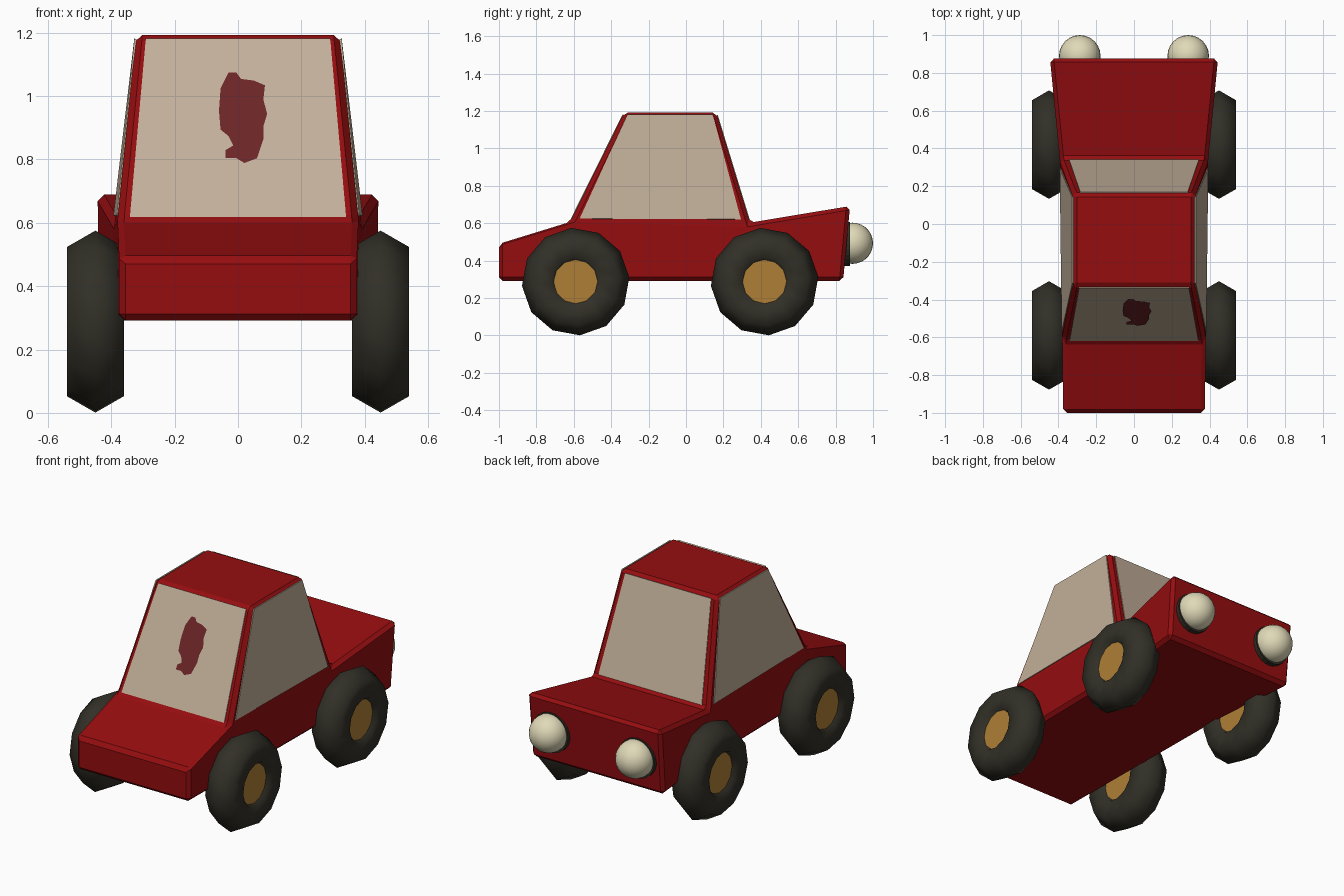
import bpy, bmesh, math
from mathutils import Vector

if "Cube" in bpy.data.objects:
    bpy.data.objects.remove(bpy.data.objects["Cube"])


def material(name, rgb):
    m = bpy.data.materials.new(name)
    m.diffuse_color = (*rgb, 1)
    m.use_nodes = True
    m.node_tree.nodes["Principled BSDF"].inputs["Base Color"].default_value = m.diffuse_color
    return m


RED = material("red paint", (0.30, 0.004, 0.005))
GLASS = material("tan glass", (0.54, 0.43, 0.32))
RUBBER = material("dark rubber", (0.031, 0.029, 0.020))
BRASS = material("brass hub", (0.43, 0.21, 0.037))
CREAM = material("cream lamp", (0.75, 0.70, 0.48))
STAIN = material("maroon stain", (0.15, 0.018, 0.020))


def mesh_object(name, verts, faces, mat):
    me = bpy.data.meshes.new(name)
    me.from_pydata(verts, [], faces)
    bm = bmesh.new()
    bm.from_mesh(me)
    if len(faces) > 1:
        bmesh.ops.recalc_face_normals(bm, faces=bm.faces)
    bm.to_mesh(me)
    bm.free()
    me.materials.append(mat)
    ob = bpy.data.objects.new(name, me)
    bpy.context.collection.objects.link(ob)
    return ob


def finish(name, mat, smooth=False):
    ob = bpy.context.object
    ob.name = name
    ob.data.materials.append(mat)
    if smooth:
        bpy.ops.object.shade_smooth()
    return ob


# Body shell: outline points (half width, y, z), mirrored left to right
half = [(.375, -1, .292), (.375, -1, .49), (.38, -.62, .607), (.322, -.33, 1.192),
        (.322, .162, 1.192), (.392, .342, .603), (.445, .877, .692), (.44, .84, .292),
        (.392, .342, .292), (.38, -.62, .292)]
n = len(half)
verts = [Vector(p) for p in half] + [Vector((-x, y, z)) for x, y, z in half]
sides = [(0, 1, 2, 9), (2, 3, 4, 5), (9, 2, 5, 8), (8, 5, 6, 7)]
faces = [(i, (i + 1) % n, (i + 1) % n + n, i + n) for i in range(n)]
faces += sides + [tuple(i + n for i in f) for f in sides]
body = mesh_object("car_body", verts, faces, RED)
bev = body.modifiers.new("soft edges", 'BEVEL')
bev.width = 0.02
bev.segments = 1
bev.limit_method = 'ANGLE'
bev.angle_limit = math.radians(25)


# Windows: thin plates inset in a cabin face (corners: bottom a, b, then top c, d)
def window(name, ids, side, low, high):
    a, b, c, d = (verts[i] for i in ids)
    normal = (b - a).cross(d - a).normalized()
    if normal.dot((a + b + c + d) / 4 - Vector((0, -.1, .8))) < 0:
        normal = -normal

    def at(u, v):
        return a.lerp(b, u).lerp(d.lerp(c, u), v)
    quad = [at(side, low), at(1 - side, low), at(1 - side, high), at(side, high)]
    pts = [p - normal * .003 for p in quad] + [p + normal * .004 for p in quad]
    fs = [(0, 1, 2, 3), (4, 5, 6, 7)] + [(i, (i + 1) % 4, (i + 1) % 4 + 4, i + 4) for i in range(4)]
    mesh_object(name, pts, fs, GLASS)
    return normal


front_normal = window("windshield", (2, 2 + n, 3 + n, 3), .05, .015, .98)
window("rear_window", (5, 5 + n, 4 + n, 4), .06, .02, .975)
window("right_window", (2, 5, 4, 3), .045, .03, .98)
window("left_window", (2 + n, 5 + n, 4 + n, 3 + n), .045, .03, .98)

# Stain painted on the windshield, as x and z seen from the front
blob = [(-.03, 1.07), (-.005, 1.07), (.01, 1.05), (.05, 1.045), (.085, 1.03), (.08, .985),
        (.092, .94), (.08, .90), (.08, .86), (.06, .80), (.02, .785), (-.005, .80),
        (-.04, .80), (-.04, .825), (-.015, .84), (-.03, .87), (-.055, .89), (-.06, .95),
        (-.055, 1.02)]
pts = [Vector((x, -.62 + .29 * (z - .607) / .585, z)) + front_normal * .008 for x, z in blob]
mesh_object("windshield_stain", pts, [tuple(range(len(pts)))], STAIN)

# Wheels: hexagonal-section tyres with hubs
for side, sx in (("right", 1), ("left", -1)):
    for end, y in (("front", -.59), ("rear", .42)):
        loc = (sx * .45, y, .288)
        rot = (math.radians(4), math.radians(90), 0)
        bpy.ops.mesh.primitive_torus_add(major_segments=12, minor_segments=6, major_radius=.184,
                                         minor_radius=.104, location=loc,
                                         rotation=(0, math.radians(90), 0))
        tyre = finish(f"{end}_{side}_tyre", RUBBER, True)
        # twist slightly so that no corner points straight down
        for v in tyre.data.vertices:
            c, s = math.cos(.08), math.sin(.08)
            v.co.x, v.co.y = c * v.co.x - s * v.co.y, s * v.co.x + c * v.co.y
        bpy.ops.mesh.primitive_cylinder_add(vertices=12, radius=.118, depth=.135, location=loc,
                                            rotation=(0, math.radians(90), 0))
        finish(f"{end}_{side}_hub", BRASS)

    # Round lamps in dark rims on the raised end
    bpy.ops.mesh.primitive_cylinder_add(vertices=24, radius=.118, depth=.06,
                                        location=(sx * .287, .847, .49),
                                        rotation=(math.radians(90), 0, 0))
    finish(f"{side}_lamp_rim", RUBBER)
    bpy.ops.mesh.primitive_uv_sphere_add(segments=24, ring_count=14, radius=.11,
                                         location=(sx * .287, .89, .493))
    finish(f"{side}_lamp", CREAM, True)
